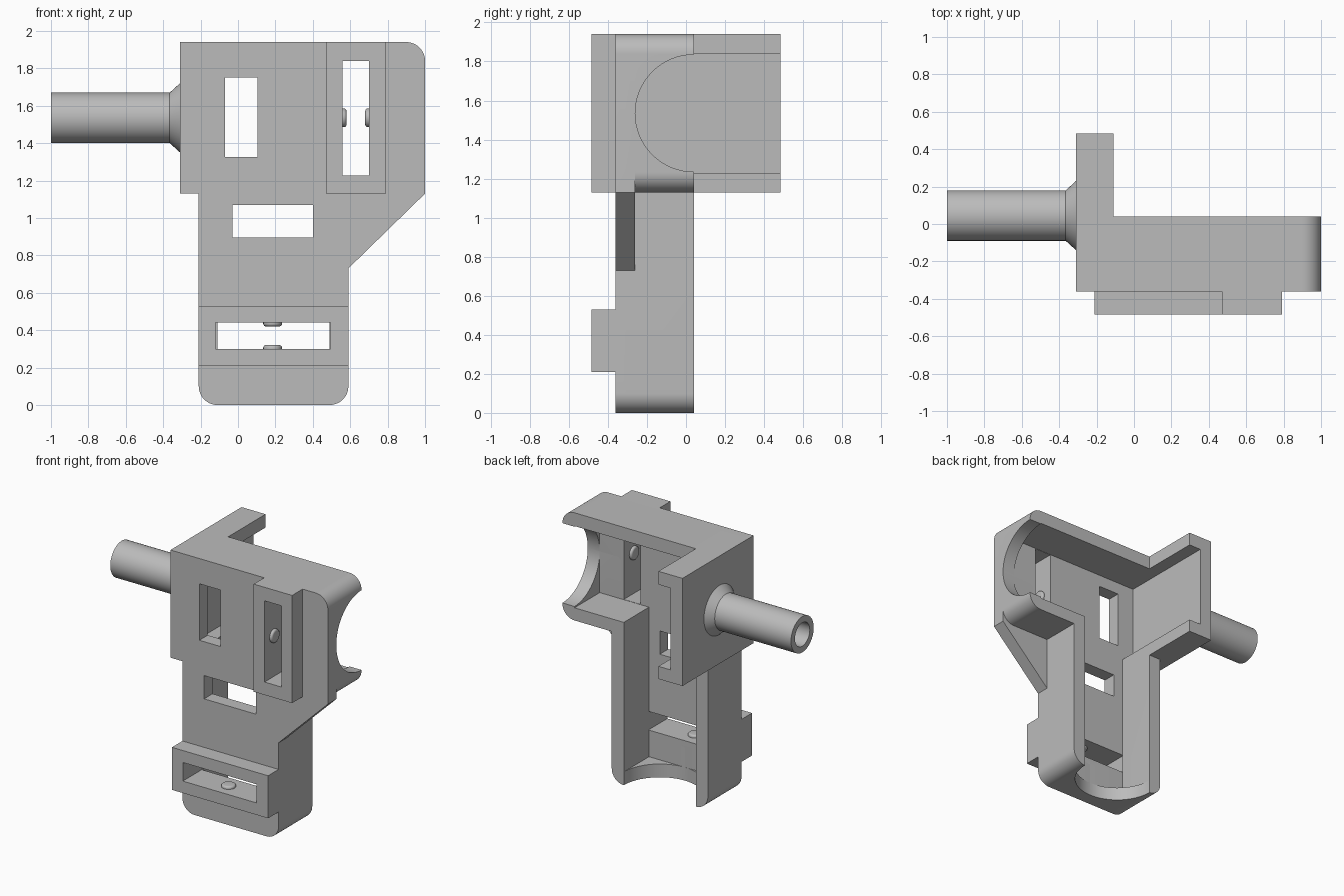
import bpy, bmesh, math
from mathutils import Vector, Matrix

cube = bpy.data.objects.get("Cube")
if cube:
    bpy.data.objects.remove(cube, do_unlink=True)

grey = bpy.data.materials.new("plain grey")
grey.use_nodes = True
GREY = (0.5, 0.5, 0.5, 1)
grey.diffuse_color = GREY
grey.node_tree.nodes["Principled BSDF"].inputs["Base Color"].default_value = GREY

# Main levels
FRONT, INNER, BACK = -0.36, -0.26, 0.04
TOP, STEP, MID = 1.94, 1.13, 1.535
WALL = 0.1


def finish(name, bm):
    bmesh.ops.recalc_face_normals(bm, faces=bm.faces)
    mesh = bpy.data.meshes.new(name)
    bm.to_mesh(mesh)
    bm.free()
    mesh.materials.append(grey)
    obj = bpy.data.objects.new(name, mesh)
    bpy.context.scene.collection.objects.link(obj)
    return obj


def prism(name, outline, y0, y1):
    """Extrude an (x, z) outline along y; a third value rounds that corner."""
    pts = []
    for i, p in enumerate(outline):
        c = Vector(p[:2])
        if len(p) == 2:
            pts.append(c)
            continue
        a = (Vector(outline[i - 1][:2]) - c).normalized() * p[2]
        b = (Vector(outline[(i + 1) % len(outline)][:2]) - c).normalized() * p[2]
        for k in range(13):
            t = k / 12 * math.pi / 2
            pts.append(c + a * (1 - math.sin(t)) + b * (1 - math.cos(t)))
    bm = bmesh.new()
    face = bm.faces.new([bm.verts.new((p.x, y0, p.y)) for p in pts])
    ext = bmesh.ops.extrude_face_region(bm, geom=[face])
    verts = [v for v in ext["geom"] if isinstance(v, bmesh.types.BMVert)]
    bmesh.ops.translate(bm, verts=verts, vec=(0, y1 - y0, 0))
    return finish(name, bm)


def box(name, x0, x1, y0, y1, z0, z1):
    return prism(name, [(x0, z0), (x1, z0), (x1, z1), (x0, z1)], y0, y1)


def cylinder(name, centre, radius, depth, axis, bevel=0):
    bm = bmesh.new()
    turn = Matrix.Rotation(math.pi / 2, 4, "Y") if axis == "x" else Matrix()
    bmesh.ops.create_cone(bm, cap_ends=True, segments=64, radius1=radius,
                          radius2=radius, depth=depth,
                          matrix=Matrix.Translation(centre) @ turn)
    if bevel:
        rims = [e for e in bm.edges if any(len(f.verts) > 4 for f in e.link_faces)]
        bmesh.ops.bevel(bm, geom=rims, offset=bevel, segments=4,
                        profile=0.5, affect="EDGES")
    return finish(name, bm)


def combine(target, other, operation):
    mod = target.modifiers.new("combine", "BOOLEAN")
    mod.operation, mod.solver, mod.object = operation, "EXACT", other
    graph = bpy.context.evaluated_depsgraph_get()
    mesh = bpy.data.meshes.new_from_object(target.evaluated_get(graph))
    target.modifiers.clear()
    target.data = mesh
    bpy.data.objects.remove(other, do_unlink=True)


# Front plate with its sloping gusset
body = prism("housing", [
    (-0.21, 0, WALL), (0.59, 0, WALL), (0.59, 0.73), (1, STEP), (1, TOP, WALL),
    (-0.31, TOP), (-0.31, STEP), (-0.21, STEP)], FRONT, INNER)

additions = [
    # Outer walls behind the plate
    prism("walls", [
        (-0.21, 0, WALL), (0.59, 0, WALL), (0.59, STEP), (1, STEP, WALL),
        (1, TOP, WALL), (-0.31, TOP), (-0.31, STEP), (-0.21, STEP)], INNER - 0.05, BACK),
    # Side flange reaching back
    box("flange", -0.31, -0.11, -0.3, 0.485, STEP, TOP),
    # Raised strap blocks
    box("lower_block", -0.21, 0.59, -0.485, FRONT + 0.03, 0.21, 0.53),
    box("upper_block", 0.47, 0.79, -0.485, FRONT + 0.03, STEP, TOP),
]
for part in additions:
    combine(body, part, "UNION")

cutters = [
    # Hollow interior
    box("upper_cavity", -0.21, 0.9, INNER, 0.7, 1.225, 1.84),
    box("lower_cavity", -0.11, 0.49, INNER, 0.7, WALL, 1.4),
    # Round openings in the end walls
    cylinder("side_opening", (1, BACK, MID), 0.3, 0.5, "x"),
    cylinder("bottom_opening", (0.19, BACK, 0), 0.3, 0.5, "z"),
    # Windows and strap slots
    box("tall_window", -0.07, 0.105, -0.6, -0.1, 1.325, 1.75),
    box("wide_window", -0.03, 0.4, -0.6, -0.1, 0.895, 1.07),
    box("lower_slot", -0.12, 0.495, -0.6, INNER + 0.001, 0.3, 0.44),
    box("upper_slot", 0.56, 0.7, -0.6, INNER + 0.001, 1.227, 1.838),
]
for part in cutters:
    combine(body, part, "DIFFERENCE")

# Retaining pips on the slot walls
parts = [body]
PIP_Y = -0.375
for name, z in (("lower", 0.3), ("upper", 0.44)):
    parts.append(cylinder(name + "_pip", (0.185, PIP_Y, z), 0.05, 0.04, "z", 0.014))
for name, x in (("inner", 0.56), ("outer", 0.7)):
    parts.append(cylinder(name + "_pip", (x, PIP_Y, MID), 0.05, 0.04, "x", 0.014))

# Hollow side tube with a flared root
bm = bmesh.new()
profile = [(-0.28, 0), (-0.28, 0.185), (-0.31, 0.185), (-0.365, 0.135),
           (-1, 0.135), (-1, 0.088), (-0.36, 0.088), (-0.36, 0)]
ring = [bm.verts.new((x, 0.045, MID + r)) for x, r in profile]
edges = [bm.edges.new(pair) for pair in zip(ring, ring[1:])]
bmesh.ops.spin(bm, geom=ring + edges, cent=(0, 0.045, MID), axis=(1, 0, 0),
               angle=math.tau, steps=64, use_duplicate=False)
bmesh.ops.remove_doubles(bm, verts=bm.verts, dist=0.0005)
parts.append(finish("side_tube", bm))

# Smooth the curved surfaces, keep the edges sharp
bpy.ops.object.select_all(action="DESELECT")
for obj in parts:
    obj.select_set(True)
bpy.context.view_layer.objects.active = body
bpy.ops.object.shade_smooth_by_angle(angle=math.radians(25))
